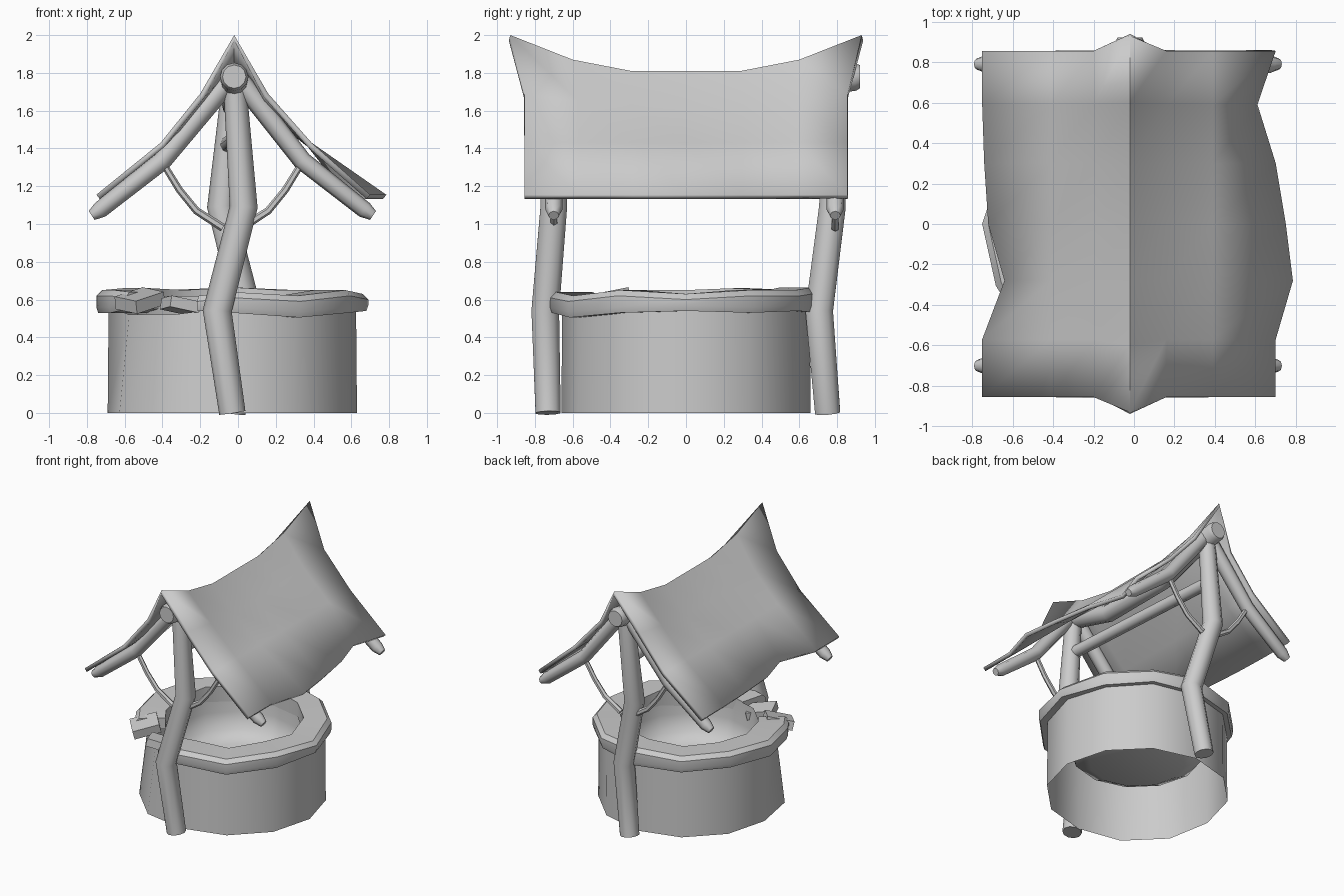
import bpy, bmesh, math
from mathutils import Vector, Matrix, Euler

if "Cube" in bpy.data.objects:
    bpy.data.objects.remove(bpy.data.objects["Cube"])

CX = -0.03  # centre line of the well


def finish(name, bm, angle=35):
    bmesh.ops.recalc_face_normals(bm, faces=bm.faces[:])
    me = bpy.data.meshes.new(name)
    bm.to_mesh(me)
    bm.free()
    me.shade_smooth()
    me.set_sharp_from_angle(angle=math.radians(angle))
    ob = bpy.data.objects.new(name, me)
    bpy.context.collection.objects.link(ob)
    return ob


def loft(bm, rings, closed=False):
    n = len(rings[0])
    vs = [[bm.verts.new(p) for p in r] for r in rings]
    for a, b in zip(vs, vs[1:] + (vs[:1] if closed else [])):
        for i in range(n):
            j = (i + 1) % n
            bm.faces.new((a[i], a[j], b[j], b[i]))
    return vs


def tube(name, pts, radii, sides=10):
    pts = [Vector(p) for p in pts]
    rings = []
    for i, p in enumerate(pts):
        d = (pts[min(i + 1, len(pts) - 1)] - pts[max(i - 1, 0)]).normalized()
        ref = Vector((0, 1, 0)) if abs(d.y) < 0.8 else Vector((1, 0, 0))
        u = d.cross(ref).normalized()
        v = d.cross(u)
        rings.append([p + radii[i] * (math.cos(t) * u + math.sin(t) * v)
                      for t in (2 * math.pi * k / sides for k in range(sides))])
    bm = bmesh.new()
    vs = loft(bm, rings)
    bm.faces.new(vs[0])
    bm.faces.new(vs[-1])
    return finish(name, bm, 50)


def polar(r, deg, z):
    a = math.radians(deg)
    return (CX + r * math.cos(a), r * math.sin(a), z)


# Drum: open twelve-sided wall, pushed in and chipped under the broken rim
bottom, top = [], []
for k in range(12):
    a = k * 30
    broken = a in (210, 240)
    bottom.append(polar(0.69 if broken else 0.66, a, 0))
    top.append(polar(0.63 if broken else 0.655, a, 0.52 if broken else 0.56))
bm = bmesh.new()
loft(bm, [bottom, top])
finish("well_drum", bm, 40)

# Basin: rounded inner wall and floor
bm = bmesh.new()
prof = [(0.51, 0.62), (0.5, 0.45), (0.47, 0.32), (0.35, 0.26)]
vs = loft(bm, [[polar(r, k * 30, z) for k in range(12)] for r, z in prof])
bm.faces.new(vs[-1])
finish("well_basin", bm, 60)

# Rim: uneven ring of stone with a gap at the front left
angles = [-105, -90, -60, -30, 0, 30, 60, 90, 120, 150, 180, 205, 218]
tops = [.62, .64, .62, .65, .63, .65, .65, .665, .65, .66, .65, .65, .64]
lows = [.54, .53, .505, .53, .54, .53, .54, .53, .53, .54, .53, .53, .55]
bm = bmesh.new()
rings = []
for a, t, l in zip(angles, tops, lows):
    ro = 0.7 if 20 < a < 160 else 0.72
    rings.append([polar(0.5, a, l), polar(ro - .01, a, l), polar(ro, a, l + .03),
                  polar(ro, a, t - .03), polar(ro - .03, a, t), polar(0.5, a, t)])
vs = loft(bm, rings)
bm.faces.new(vs[0])
bm.faces.new(vs[-1])
finish("well_rim", bm)

# Broken stones lying in the gap
for name, loc, size, rot in (
        ("broken_stone_left", (-.52, -.42, .595), (.2, .17, .07), (.15, -.25, .7)),
        ("broken_stone_right", (-.29, -.54, .565), (.2, .15, .06), (-.1, .2, .35))):
    bm = bmesh.new()
    bmesh.ops.create_cube(bm, size=1)
    bm.transform(Matrix.LocRotScale(Vector(loc), Euler(rot), Vector(size)))
    finish(name, bm)

# Frame at each end: crooked post, two bent rafters, two thin braces
for end, s, ys, yr in (("front", 1, (-.73, -.745, -.70, -.70), -.70),
                       ("back", -1, (.75, .705, .775, .79), .79)):
    xs = (-.03, CX - .08 * s, CX + .06 * s, -.02)
    tube(end + "_post", list(zip(xs, ys, (0, .54, 1.09, 1.78))),
         (.07, .077, .074, .06))
    for side, m in (("left", -1), ("right", 1)):
        tube(f"{end}_{side}_rafter",
             [(-.02 + m * .03, yr, 1.76), (CX + m * .37, yr, 1.335),
              (CX + m * .70, yr, 1.075), (CX + m * .745, yr, 1.045)],
             (.055, .05, .045, .028), 8)
        tube(f"{end}_{side}_brace",
             [(CX + m * .36, yr, 1.31), (CX + m * .28, yr, 1.18),
              (CX + m * .19, yr, 1.07), (CX + m * .05, yr, .98)],
             (.018, .019, .02, .022), 6)

# Sagging ridge beam and the winch axle below it
tube("ridge_beam", [(-.02, -.87, 1.78), (-.02, -.84, 1.78), (-.02, -.65, 1.74),
                    (-.02, -.3, 1.63), (-.02, .3, 1.63), (-.02, .65, 1.74),
                    (-.02, .89, 1.78), (-.02, .92, 1.78)],
     (.062, .075, .07, .065, .065, .07, .075, .062), 12)
tube("winch_axle", [(0, -.70, 1.46), (-.05, .78, 1.42)], (.045, .045), 8)

# Roof: grid swept from left eave over the ridge to the right eave
ridge_y = (-.93, -.6, -.29, 0, .29, .6, .93)
eave_y = (-.855, -.57, -.28, 0, .3, .59, .855)
ridge_z = (2.0, 1.87, 1.81, 1.81, 1.81, 1.87, 2.0)
inner_z = (1.69, 1.65, 1.62, 1.61, 1.62, 1.65, 1.69)
left_x = (-.75, -.75, -.64, -.72, -.74, -.75, -.75)
right_x = (.70, .70, .785, .75, .70, .61, .70)
bm = bmesh.new()
rows = []
for ry, ey, rz, iz, lx, rx in zip(ridge_y, eave_y, ridge_z, inner_z, left_x, right_x):
    rows.append([bm.verts.new(p) for p in (
        (lx, ey, 1.155), (-.41, ey, 1.43), (-.2, ey, iz), (-.02, ry, rz),
        (.16, ey, iz), (.39, ey, 1.43), (rx, ey, 1.155))])
for a, b in zip(rows, rows[1:]):
    for i in range(6):
        bm.faces.new((a[i], a[i + 1], b[i + 1], b[i]))
roof = finish("roof", bm, 50)
mod = roof.modifiers.new("thickness", 'SOLIDIFY')
mod.thickness = 0.03
up = sum(p.normal.z for p in roof.data.polygons) > 0
mod.offset = -1 if up else 1
